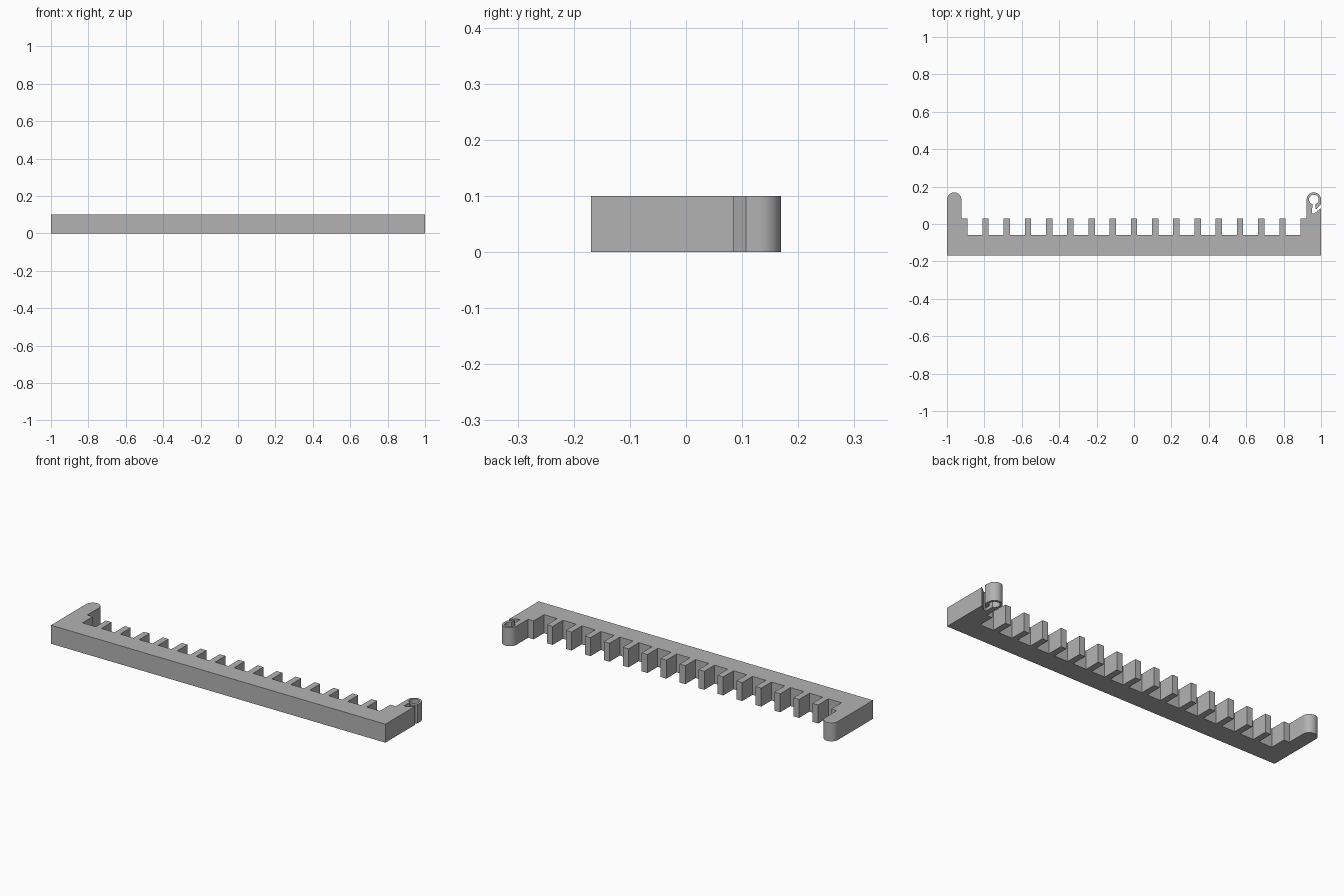
import bpy, bmesh
from math import cos, sin, radians
from mathutils import Vector

cube = bpy.data.objects.get("Cube")
if cube:
    bpy.data.objects.remove(cube)

HEIGHT = 0.1
FRONT, NOTCH, TOOTH_TOP = -0.169, -0.058, 0.03
TEETH, PITCH, TOOTH_HALF = 15, 0.1134, 0.017
ARM_R, ARM_Y = 0.0385, 0.1305
HOOK_X, HOLE_R = 0.9615, 0.026


def arc(cx, cy, r, start, end, steps):
    """Points along a circular arc, angles in degrees."""
    angles = [radians(start + (end - start) * i / steps) for i in range(steps + 1)]
    return [(cx + r * cos(a), cy + r * sin(a)) for a in angles]


# Outline, counterclockwise: straight front, then up the right edge to the slot
outline = [(-1, FRONT), (1, FRONT), (1, 0.085)]
# Clip: slanted slot, keyhole neck, round hole, hooked tip, round outer end
outline += [(0.965, 0.057), (0.953, 0.057)]
outline += arc(HOOK_X, ARM_Y, HOLE_R, 251, -71, 32)
outline += [(0.97, 0.08), (0.976, 0.08), (1, 0.107)]
outline += arc(HOOK_X, ARM_Y, ARM_R, 0, 180, 24)
# Step beside the clip arm
outline += [(HOOK_X - ARM_R, TOOTH_TOP), (0.89, TOOTH_TOP), (0.89, NOTCH)]
# Row of teeth, from right to left
for i in range(TEETH):
    x = ((TEETH - 1) / 2 - i) * PITCH
    outline += [(x + TOOTH_HALF, NOTCH), (x + TOOTH_HALF, TOOTH_TOP),
                (x - TOOTH_HALF, TOOTH_TOP), (x - TOOTH_HALF, NOTCH)]
# Step and plain round arm
outline += [(-0.89, NOTCH), (-0.89, TOOTH_TOP), (-HOOK_X + ARM_R, TOOTH_TOP)]
outline += arc(-HOOK_X, ARM_Y, ARM_R, 0, 180, 24)

# Extrude the outline into a solid
bm = bmesh.new()
base = bm.faces.new([bm.verts.new((x, y, 0)) for x, y in outline])
result = bmesh.ops.extrude_face_region(bm, geom=[base], use_keep_orig=True)
top_verts = [v for v in result["geom"] if isinstance(v, bmesh.types.BMVert)]
bmesh.ops.translate(bm, verts=top_verts, vec=Vector((0, 0, HEIGHT)))
bmesh.ops.recalc_face_normals(bm, faces=bm.faces)
mesh = bpy.data.meshes.new("toothed_bar")
bm.to_mesh(mesh)
bm.free()

bar = bpy.data.objects.new("toothed_bar", mesh)
bpy.context.collection.objects.link(bar)

# Plain grey plastic
grey = bpy.data.materials.new("grey_plastic")
grey.use_nodes = True
colour = (0.45, 0.45, 0.45, 1)
grey.diffuse_color = colour
grey.node_tree.nodes["Principled BSDF"].inputs["Base Color"].default_value = colour
mesh.materials.append(grey)

# Smooth the curved walls, keep the corners sharp
bpy.ops.object.select_all(action="DESELECT")
bar.select_set(True)
bpy.context.view_layer.objects.active = bar
bpy.ops.object.shade_smooth_by_angle(angle=radians(30))
